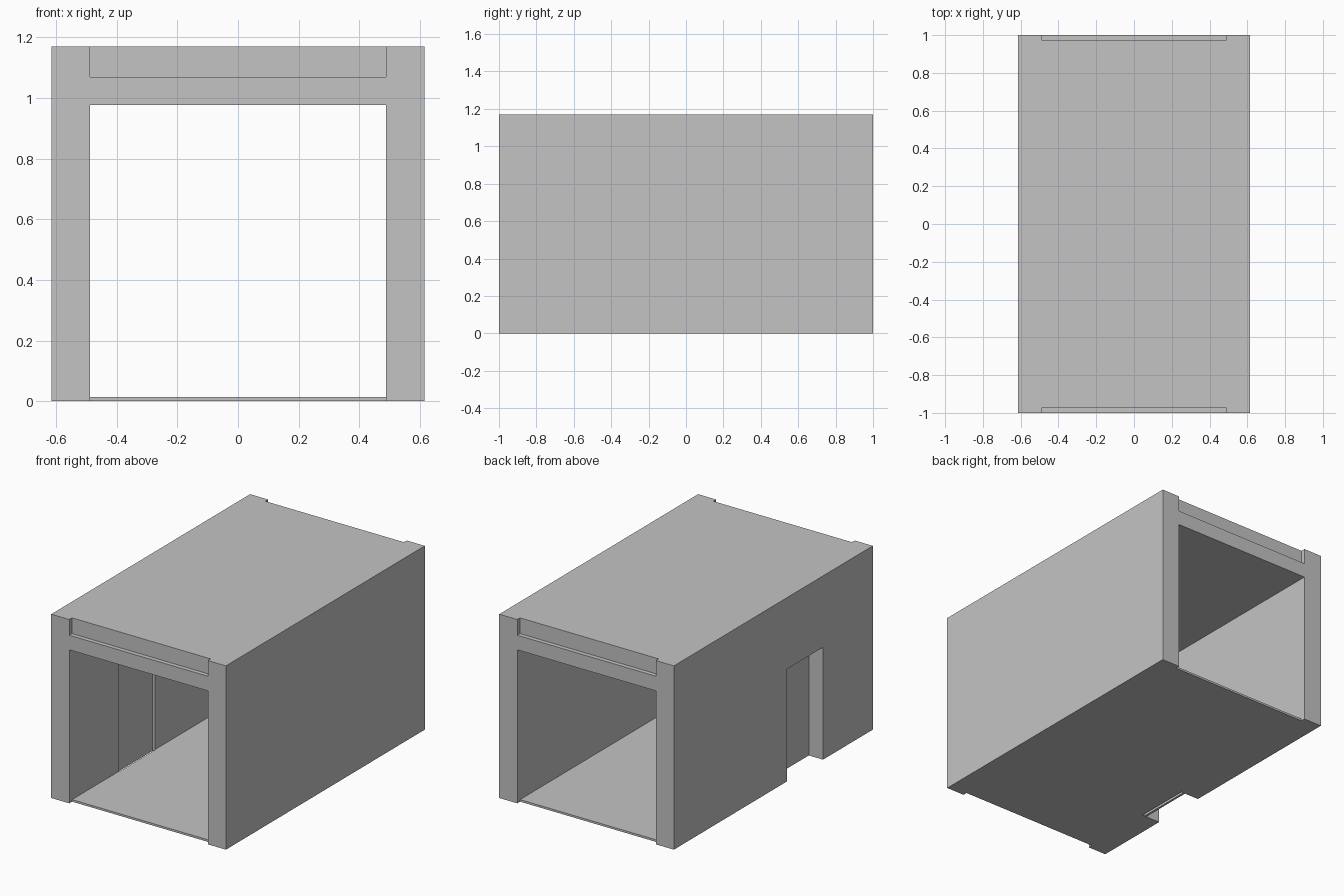
import bpy

if "Cube" in bpy.data.objects:
    bpy.data.objects.remove(bpy.data.objects["Cube"])

W, L, H = 0.615, 1.0, 1.17        # half width, half length, height
IN = 0.488                        # half width of the passage
FLOOR, CEIL = 0.013, 0.977        # floor and ceiling heights
END = 0.972                       # recessed end planes
DOOR = (-0.50, -0.14)             # doorway extent along y
DOOR_TOP = 0.715

grey = bpy.data.materials.new("plain grey")
grey.diffuse_color = (0.55, 0.55, 0.55, 1)
grey.use_nodes = True
grey.node_tree.nodes["Principled BSDF"].inputs["Base Color"].default_value = grey.diffuse_color


def box(name, x, y, z):
    """Axis-aligned box from (min, max) ranges."""
    bpy.ops.mesh.primitive_cube_add(size=1)
    ob = bpy.context.object
    ob.name = name
    for v in ob.data.vertices:
        v.co = [r[0] if c < 0 else r[1] for c, r in zip(v.co, (x, y, z))]
    ob.data.materials.append(grey)
    return ob


def cut(target, cutter):
    cutter.hide_render = True
    mod = target.modifiers.new("cut", 'BOOLEAN')
    mod.operation = 'DIFFERENCE'
    mod.solver = 'EXACT'
    mod.object = cutter
    bpy.context.view_layer.objects.active = target
    bpy.ops.object.modifier_apply(modifier=mod.name)
    bpy.data.objects.remove(cutter, do_unlink=True)


# Hollow passage body
body = box("passage_body", (-W, W), (-L, L), (0, H))
cut(body, box("passage_cutter", (-IN, IN), (-2, 2), (FLOOR, CEIL)))

# Recessed roof and floor edges at both open ends
for y in ((-2, -END), (END, 2)):
    cut(body, box("roof_edge_cutter", (-IN, IN), y, (1.07, 2)))
    cut(body, box("floor_edge_cutter", (-IN, IN), y, (-1, 0.5)))

# Doorway through the left wall, closed by a thin door
cut(body, box("doorway_cutter", (-2, -0.485), DOOR, (-1, DOOR_TOP)))
box("side_door", (-0.517, -0.503), DOOR, (0.002, DOOR_TOP))
